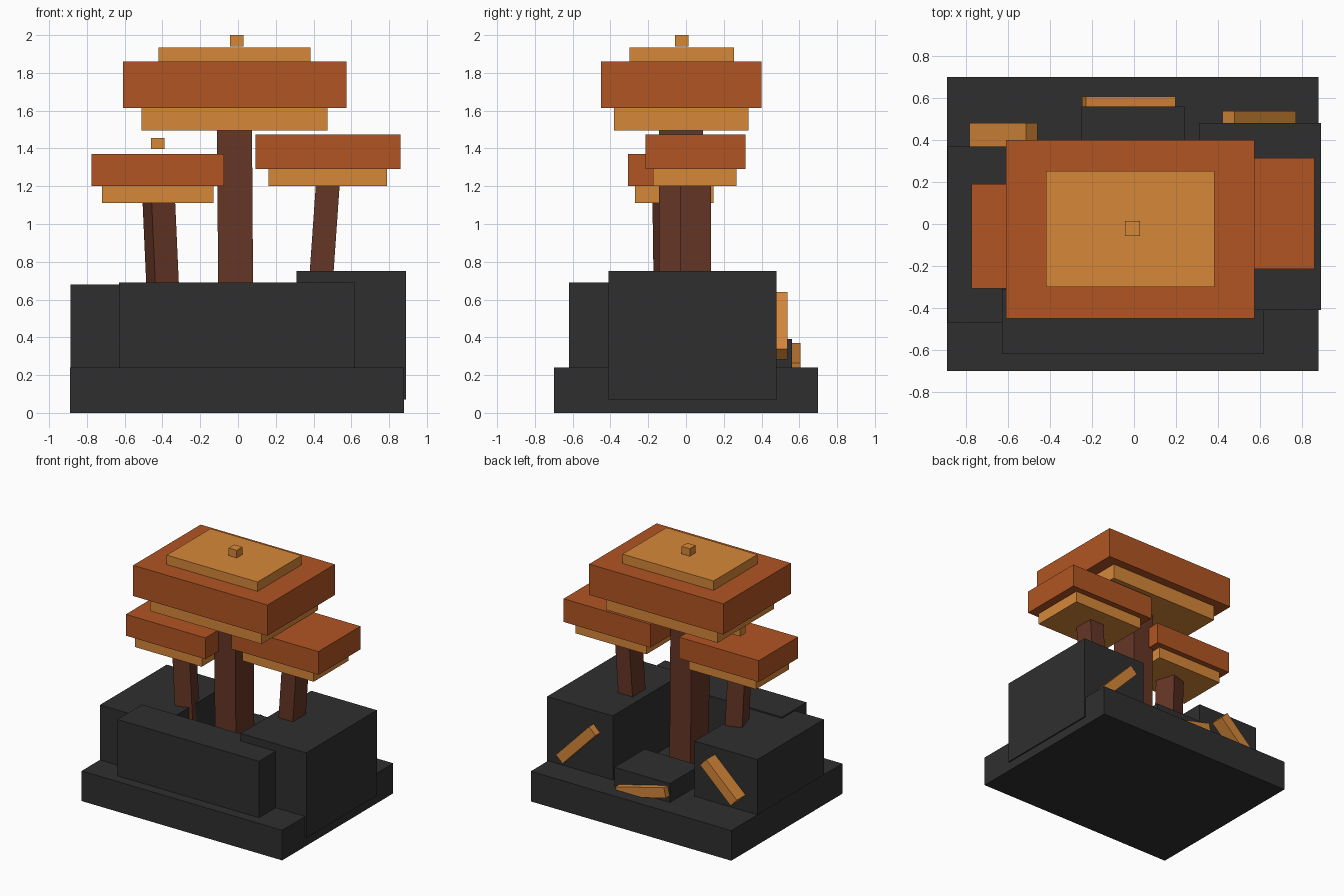
import bpy, bmesh, math
from mathutils import Matrix, Vector

if "Cube" in bpy.data.objects:
    bpy.data.objects.remove(bpy.data.objects["Cube"], do_unlink=True)


def material(name, rgb):
    """Flat material from 0-255 sRGB values."""
    lin = [((c / 255 + 0.055) / 1.055) ** 2.4 for c in rgb] + [1.0]
    m = bpy.data.materials.new(name)
    m.use_nodes = True
    m.diffuse_color = lin
    bsdf = next(n for n in m.node_tree.nodes if n.type == 'BSDF_PRINCIPLED')
    bsdf.inputs["Base Color"].default_value = lin
    return m


STONE = material("dark stone", (47, 47, 47))
BARK = material("brown bark", (101, 54, 38))
RUST = material("rust leaves", (178, 85, 35))
AMBER = material("amber leaves", (214, 136, 57))


def block(name, mat, centre, size, rot=(0, 0, 0)):
    """Box with its own size, turned by XYZ Euler degrees about its centre."""
    bm = bmesh.new()
    bmesh.ops.create_cube(bm, size=1, matrix=Matrix.Diagonal(Vector(size).to_4d()))
    mesh = bpy.data.meshes.new(name)
    bm.to_mesh(mesh)
    bm.free()
    mesh.materials.append(mat)
    ob = bpy.data.objects.new(name, mesh)
    ob.location = centre
    ob.rotation_euler = [math.radians(a) for a in rot]
    bpy.context.collection.objects.link(ob)
    return ob


def span(name, mat, x, y, z):
    """Upright box from its ranges along each axis."""
    return block(name, mat, [sum(r) / 2 for r in (x, y, z)],
                 [r[1] - r[0] for r in (x, y, z)])


# Stone planter: slab with a block on every side around an open well
span("base_slab", STONE, (-0.89, 0.88), (-0.70, 0.70), (0, 0.24))
span("front_rock", STONE, (-0.63, 0.62), (-0.62, -0.31), (0.1, 0.69))
span("left_rock", STONE, (0.31, 0.89), (-0.41, 0.48), (0.07, 0.75))
span("right_rock", STONE, (-0.888, -0.334), (-0.47, 0.37), (0.1, 0.68))
span("back_rock", STONE, (-0.25, 0.24), (0.18, 0.56), (0.1, 0.39))

# Trunks, leaning a little
block("centre_trunk", BARK, (-0.014, -0.026, 0.86), (0.185, 0.232, 1.32), (0, -0.4, 0))
block("left_trunk", BARK, (0.455, 0.05, 0.92), (0.126, 0.164, 0.70), (0, 4, 0))
block("right_trunk", BARK, (-0.407, -0.076, 0.85), (0.13, 0.165, 0.70), (0, -2.7, 17))

# Stepped centre canopy
span("centre_canopy_underside", AMBER, (-0.51, 0.475), (-0.38, 0.33), (1.495, 1.615))
span("centre_canopy", RUST, (-0.61, 0.575), (-0.45, 0.40), (1.615, 1.86))
span("centre_canopy_cap", AMBER, (-0.42, 0.383), (-0.30, 0.253), (1.86, 1.935))
span("centre_canopy_tip", AMBER, (-0.043, 0.029), (-0.058, 0.014), (1.94, 2.0))

# Smaller side canopies
span("left_canopy_underside", AMBER, (0.162, 0.79), (-0.175, 0.267), (1.2, 1.29))
span("left_canopy", RUST, (0.093, 0.86), (-0.215, 0.315), (1.29, 1.475))
span("right_canopy_underside", AMBER, (-0.72, -0.13), (-0.27, 0.145), (1.11, 1.2))
span("right_canopy", RUST, (-0.775, -0.073), (-0.307, 0.19), (1.2, 1.37))
span("right_canopy_tip", AMBER, (-0.46, -0.39), (-0.095, -0.025), (1.397, 1.455))

# Slanted planks on the back of the rocks
block("left_plank", AMBER, (0.597, 0.507, 0.462), (0.42, 0.062, 0.08), (0, 46, 0))
block("right_plank", AMBER, (-0.622, 0.425, 0.467), (0.37, 0.11, 0.08), (0, -43, 0))
block("back_plank", AMBER, (-0.025, 0.582, 0.278), (0.44, 0.05, 0.08), (0, 14, 0))
